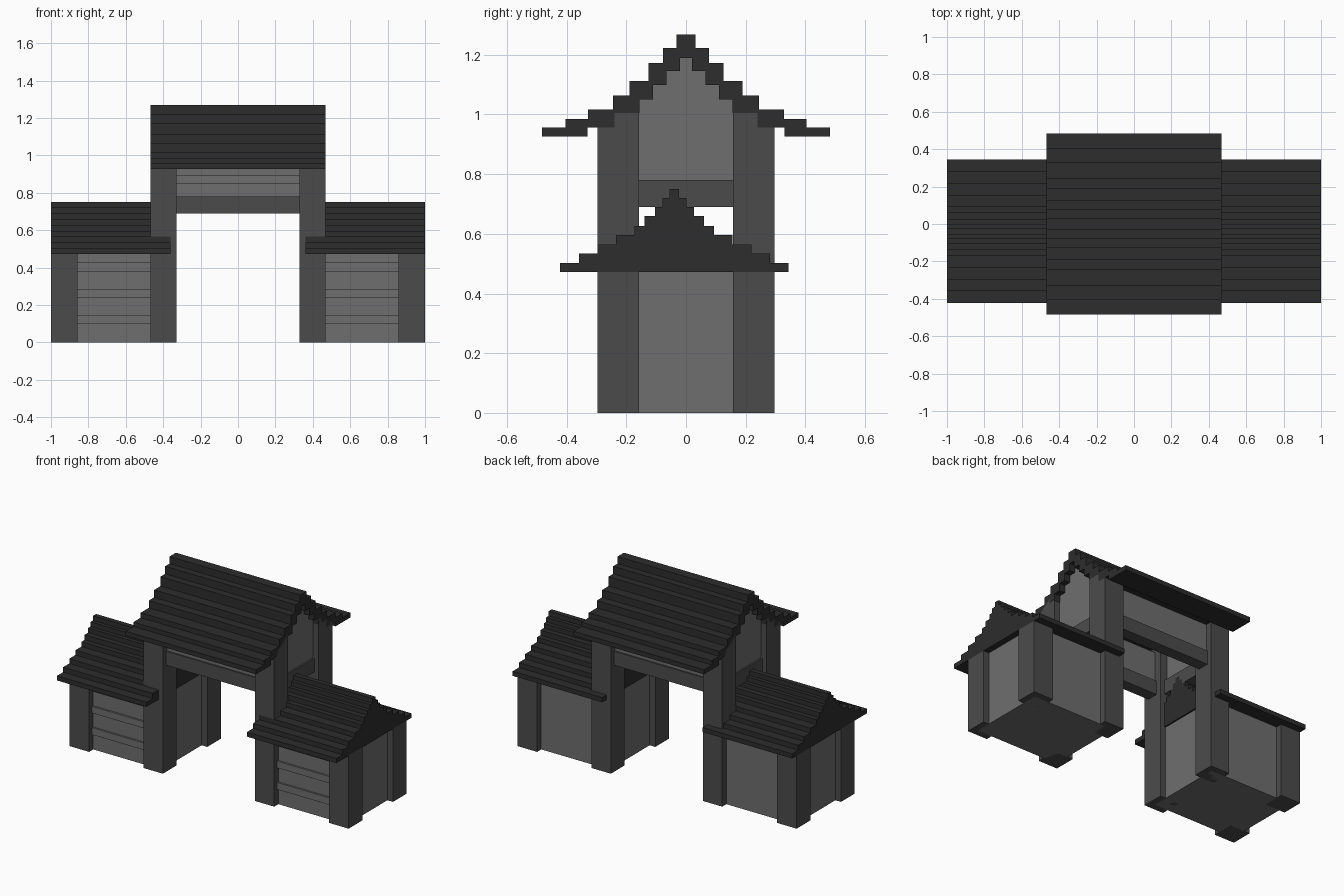
import bpy, bmesh

if "Cube" in bpy.data.objects:
    bpy.data.objects.remove(bpy.data.objects["Cube"])


def material(name, v):
    m = bpy.data.materials.new(name)
    m.diffuse_color = (v, v, v, 1)
    m.use_nodes = True
    m.node_tree.nodes["Principled BSDF"].inputs["Base Color"].default_value = m.diffuse_color
    return m


ROOF = material("dark roof", 0.026)
POST = material("mid grey post", 0.071)
WALL = material("light grey wall", 0.156)


def prism(name, profile, x0, x1, mat):
    """Extrude a (y, z) outline along x."""
    bm = bmesh.new()
    face = bm.faces.new([bm.verts.new((x0, y, z)) for y, z in profile])
    new = bmesh.ops.extrude_face_region(bm, geom=[face])["geom"]
    verts = [v for v in new if isinstance(v, bmesh.types.BMVert)]
    bmesh.ops.translate(bm, verts=verts, vec=(x1 - x0, 0, 0))
    bmesh.ops.recalc_face_normals(bm, faces=bm.faces)
    mesh = bpy.data.meshes.new(name)
    bm.to_mesh(mesh)
    bm.free()
    mesh.materials.append(mat)
    ob = bpy.data.objects.new(name, mesh)
    bpy.context.collection.objects.link(ob)
    return ob


def box(name, x, y, z, mat):
    return prism(name, [(y[0], z[0]), (y[1], z[0]), (y[1], z[1]), (y[0], z[1])],
                 x[0], x[1], mat)


def stairs(steps, base):
    """Stepped half outline, from the ridge down to the eave."""
    pts = []
    for i, (w, z) in enumerate(steps):
        low = steps[i + 1][1] if i + 1 < len(steps) else base
        pts += [(w, z), (w, low)]
    return pts


def span(s, a, b):
    return (a, b) if s > 0 else (-b, -a)


# Main roof: stepped shell, stepped underside
top = stairs([(.032, 1.268), (.077, 1.222), (.125, 1.173), (.19, 1.112),
              (.245, 1.064), (.328, 1.017), (.403, .985), (.483, .957)], .927)
under = stairs([(.02, 1.19), (.065, 1.145), (.11, 1.098), (.155, 1.05),
                (.24, 1.005), (.33, .957)], .927)
half = top + under[::-1]
outline = half + [(-y, z) for y, z in half[::-1]]
prism("main_roof", outline, -.467, .467, ROOF)

# Side roof outline: solid steps, ridge set slightly forward
side = stairs([(.016, .75), (.04, .72), (.065, .69), (.1, .66), (.133, .627),
               (.195, .596), (.258, .565), (.32, .534), (.383, .502)], .472)
RIDGE = -.039
side_outline = [(RIDGE + y, z) for y, z in side] + \
               [(RIDGE - y, z) for y, z in side[::-1]]

for s, tag in ((1, "right"), (-1, "left")):
    # Side house
    prism(f"{tag}_house_roof", side_outline, *span(s, .36, 1), ROOF)
    box(f"{tag}_house_walls", span(s, .37, .96), (-.255, .255), (0, .48), WALL)
    for z in ((.10, .145), (.24, .283), (.38, .43)):
        box(f"{tag}_house_slat", span(s, .46, .87), (-.267, -.25), z, WALL)
    # Posts: short outer ones, tall inner ones with sloping tops
    for f, end in ((1, "back"), (-1, "front")):
        box(f"{tag}_{end}_outer_post", span(s, .858, 1), span(f, .157, .297),
            (0, .475), POST)
        prism(f"{tag}_{end}_tower_post",
              [(f * .157, 0), (f * .297, 0), (f * .297, .965), (f * .157, 1.06)],
              *span(s, .33, .467), POST)
    # Tower gable wall and the beam below it
    prism(f"{tag}_gable_wall",
          [(-.255, .77), (.255, .77), (.255, .96), (0, 1.215), (-.255, .96)],
          *span(s, .38, .427), WALL)
    box(f"{tag}_tower_beam", span(s, .36, .437), (-.2, .2), (.69, .78), POST)

# Front and back tower walls and beams
for f, end in ((1, "back"), (-1, "front")):
    box(f"{end}_tower_wall", (-.38, .38), span(f, .205, .255), (.77, .975), WALL)
    box(f"{end}_tower_beam", (-.36, .36), span(f, .19, .265), (.69, .78), POST)
box("tower_slat", (-.34, .34), (-.267, -.25), (.85, .893), WALL)
